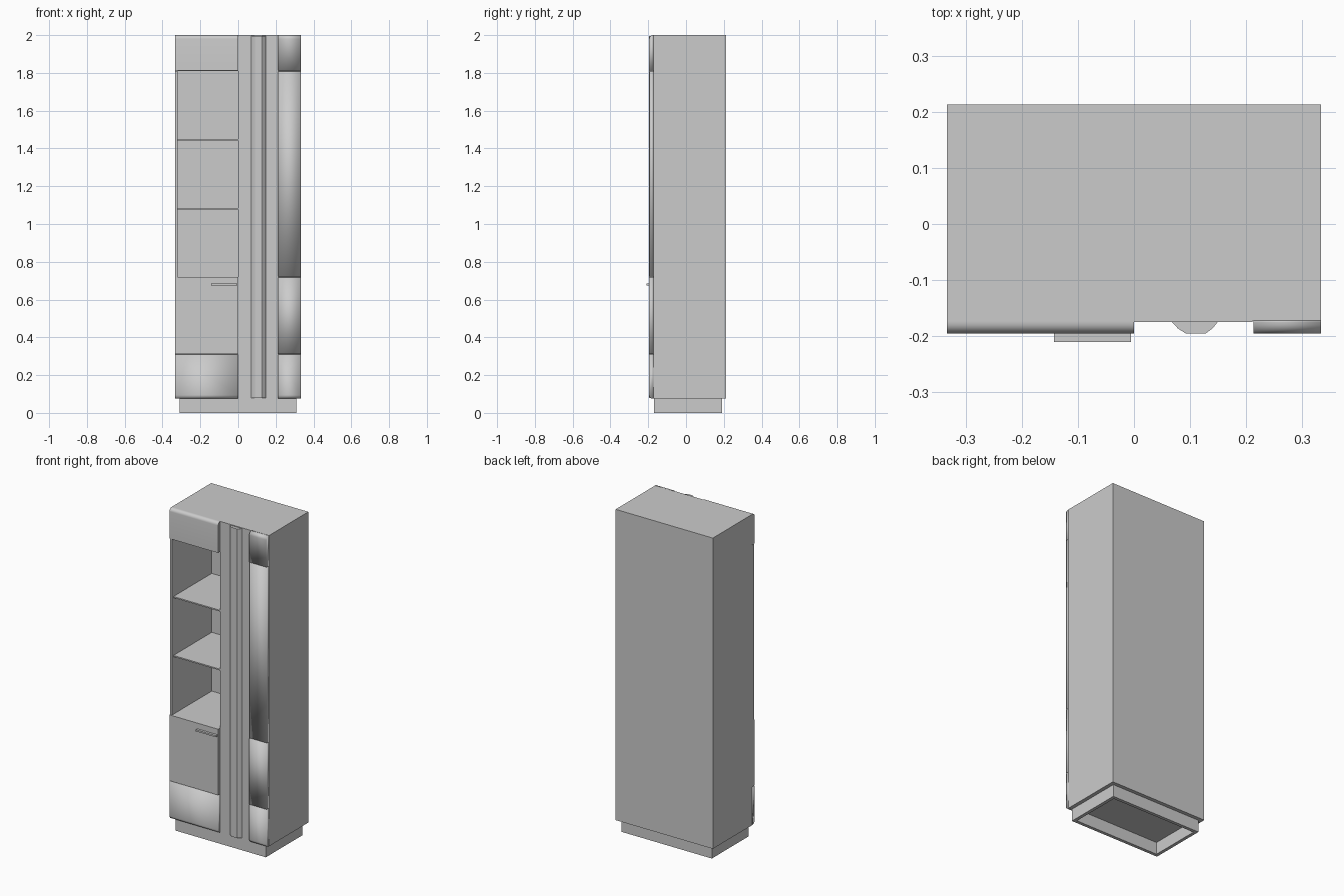
import bpy, math

if "Cube" in bpy.data.objects:
    bpy.data.objects.remove(bpy.data.objects["Cube"])

mat = bpy.data.materials.new("light grey")
mat.diffuse_color = (0.6, 0.6, 0.6, 1)
mat.use_nodes = True
mat.node_tree.nodes["Principled BSDF"].inputs["Base Color"].default_value = mat.diffuse_color


def make(name, verts, faces, smooth=None):
    me = bpy.data.meshes.new(name)
    me.from_pydata(verts, [], faces)
    me.materials.append(mat)
    ob = bpy.data.objects.new(name, me)
    bpy.context.collection.objects.link(ob)
    if smooth is not None:
        bpy.ops.object.select_all(action='DESELECT')
        ob.select_set(True)
        bpy.context.view_layer.objects.active = ob
        if smooth >= 180:
            bpy.ops.object.shade_smooth()
        else:
            bpy.ops.object.shade_smooth_by_angle(angle=math.radians(smooth))
    return ob


def prism(name, prof, axis, a, b, smooth=None):
    """Extrude a counter-clockwise profile: axis x takes (y, z), axis z takes (x, y)."""
    n = len(prof)
    put = (lambda p, t: (t, p[0], p[1])) if axis == 'x' else (lambda p, t: (p[0], p[1], t))
    verts = [put(p, t) for t in (a, b) for p in prof]
    faces = [tuple(reversed(range(n))), tuple(range(n, 2 * n))]
    faces += [(i, (i + 1) % n, n + (i + 1) % n, n + i) for i in range(n)]
    return make(name, verts, faces, smooth)


def box(name, x0, x1, y0, y1, z0, z1, smooth=None):
    return prism(name, [(x0, y0), (x1, y0), (x1, y1), (x0, y1)], 'z', z0, z1, smooth)


def front(name, x0, x1, z0, z1, y0=-0.195, top=0, bottom=0, smooth=30):
    """Front panel with optionally rounded top and bottom outer edges."""
    y1, prof = -0.172, []
    for r, zc, start in ((top, z1 - top, 90), (bottom, z0 + bottom, 180)):
        steps = 6 if r else 0
        for i in range(steps + 1):
            t = math.radians(start + 90 * i / max(steps, 1))
            if r:
                prof.append((y0 + r + r * math.cos(t), zc + r * math.sin(t)))
            else:
                prof.append((y0, zc))
    prof += [(y1, z0), (y1, z1)]
    return prism(name, prof, 'x', x0, x1, smooth)


W, F, B, Z0 = 0.333, -0.172, 0.213, 0.075

# Hollow plinth
box("plinth_front", -0.31, 0.31, -0.17, -0.15, 0, Z0)
box("plinth_back", -0.31, 0.31, 0.17, 0.19, 0, Z0)
for s, side in ((-1, "left"), (1, "right")):
    xs = sorted((s * 0.31, s * 0.29))
    box("plinth_" + side, xs[0], xs[1], -0.15, 0.17, 0, Z0)

# Carcass: closed right cabinet, drawer section, header and open shelf bay
box("right_cabinet", 0, W, F, B, Z0, 2)
box("drawer_carcass", -W, 0, F, B, Z0, 0.72)
box("header_carcass", -W, 0, F, B, 1.81, 2)
box("bay_side", -W, -0.32, -0.19, B, 0.72, 1.81)
box("bay_back", -0.32, 0, 0.2, B, 0.72, 1.81)
for i, z in enumerate((1.08, 1.445)):
    box("shelf_%d" % (i + 1), -0.32, 0, -0.175, 0.2, z - 0.004, z + 0.004)

# Left fronts
front("left_header_front", -W, 0, 1.812, 2, top=0.02)
front("drawer_front", -W, 0, 0.312, 0.72)
front("left_lower_front", -W, 0, Z0, 0.308, bottom=0.02, smooth=180)
box("handle", -0.143, -0.005, -0.21, -0.195, 0.675, 0.685)

# Centre door with a bevelled vertical ridge
box("centre_door", 0, 0.211, -0.175, F, Z0, 2)
prism("centre_ridge", [(0.068, -0.175), (0.078, -0.186), (0.092, -0.195), (0.128, -0.195),
                       (0.14, -0.186), (0.149, -0.175)], 'z', 0.08, 1.995, 30)

# Right fronts
front("right_header_front", 0.213, W, 1.812, 2, top=0.02, smooth=180)
front("right_tall_front", 0.213, W, 0.722, 1.808, y0=-0.192, smooth=180)
front("right_middle_front", 0.213, W, 0.312, 0.718, smooth=180)
front("right_lower_front", 0.213, W, Z0, 0.308, bottom=0.02, smooth=180)
